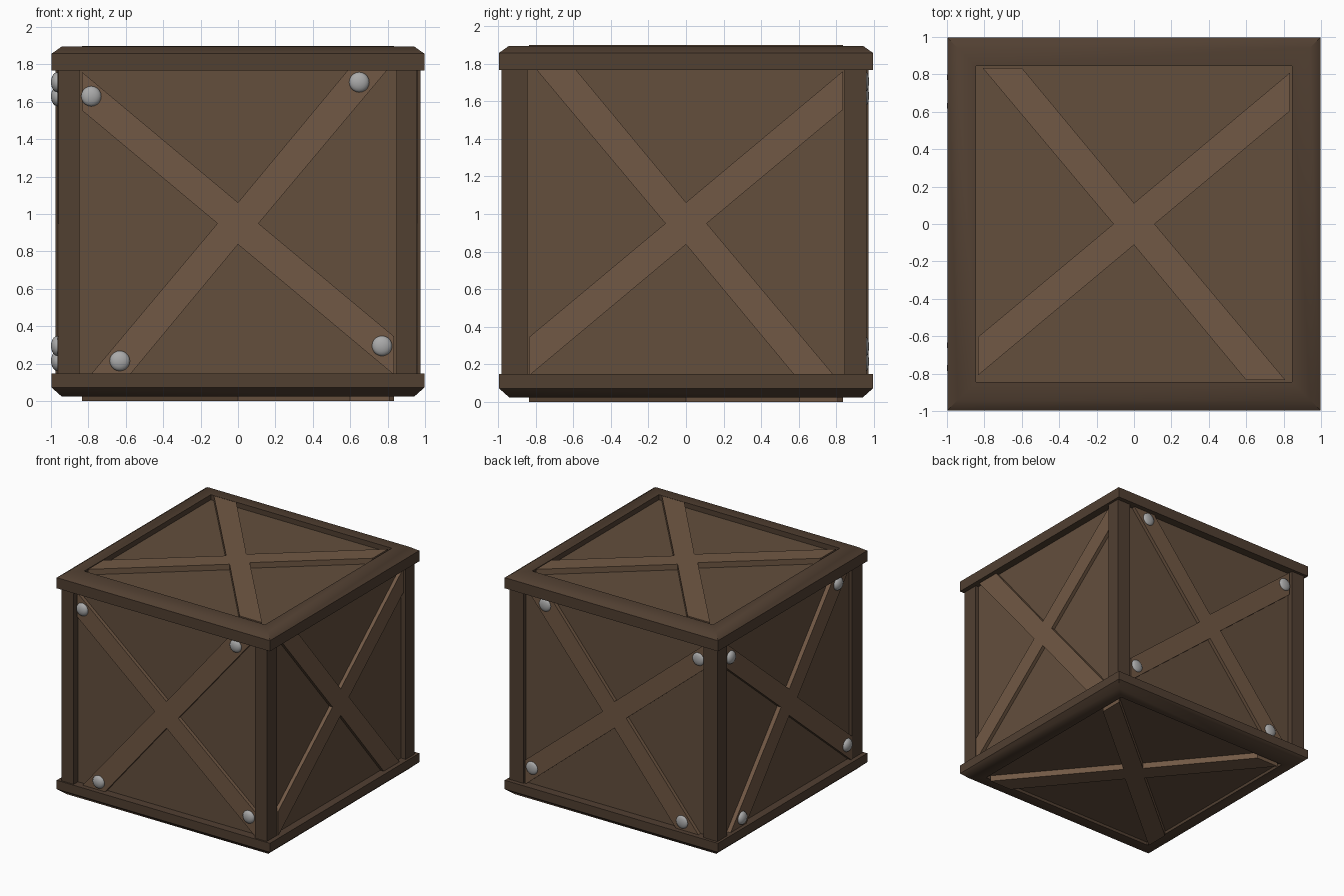
import bpy, bmesh, math
from mathutils import Vector

if "Cube" in bpy.data.objects:
    bpy.data.objects.remove(bpy.data.objects["Cube"])

ZC = 0.95  # height of the crate centre


def material(name, rgb):
    m = bpy.data.materials.new(name)
    m.diffuse_color = (*rgb, 1)
    m.use_nodes = True
    m.node_tree.nodes["Principled BSDF"].inputs["Base Color"].default_value = m.diffuse_color
    return m


PANEL = material("panel_wood", (0.125, 0.077, 0.046))
BRACE = material("brace_wood", (0.165, 0.098, 0.058))
FRAME = material("frame_wood", (0.082, 0.050, 0.031))
METAL = material("stud_metal", (0.40, 0.40, 0.40))


def finish(name, bm, mat, smooth=None):
    bmesh.ops.recalc_face_normals(bm, faces=bm.faces)
    mesh = bpy.data.meshes.new(name)
    bm.to_mesh(mesh)
    bm.free()
    mesh.materials.append(mat)
    ob = bpy.data.objects.new(name, mesh)
    bpy.context.collection.objects.link(ob)
    if smooth:
        bpy.ops.object.select_all(action='DESELECT')
        ob.select_set(True)
        bpy.context.view_layer.objects.active = ob
        bpy.ops.object.shade_smooth_by_angle(angle=math.radians(smooth))
    return ob


def box(name, lo, hi, mat):
    bm = bmesh.new()
    bmesh.ops.create_cube(bm, size=1)
    for v in bm.verts:
        v.co = Vector([(a + b) / 2 + c * (b - a) for a, b, c in zip(lo, hi, v.co)])
    return finish(name, bm, mat)


def square_ring(name, profile):
    # sweep a closed (half width, z) profile around a square
    bm = bmesh.new()
    rings = [[bm.verts.new((sx * r, sy * r, z)) for r, z in profile]
             for sx, sy in ((1, 1), (-1, 1), (-1, -1), (1, -1))]
    n = len(profile)
    for i in range(4):
        a, b = rings[i], rings[(i + 1) % 4]
        for j in range(n):
            k = (j + 1) % n
            bm.faces.new((a[j], b[j], b[k], a[k]))
    return finish(name, bm, FRAME, 45)


# Recessed panel body
box("panel_body", (-0.93, -0.925, 0.05), (0.93, 0.925, 1.853), PANEL)

# Chamfered top and bottom frames
square_ring("top_frame", [(0.845, 1.768), (0.996, 1.768), (0.996, 1.858),
                          (0.942, 1.896), (0.845, 1.896)])
square_ring("bottom_frame", [(0.845, 0.147), (0.996, 0.147), (0.996, 0.072),
                             (0.942, 0.024), (0.845, 0.024)])

# Corner posts, slightly uneven in how far they stand out
for name, x, y in (("front_left", -0.96, -0.983), ("front_right", 0.957, -0.983),
                   ("back_right", 0.975, 0.96), ("back_left", -0.975, 0.973)):
    ix, iy = math.copysign(0.847, x), math.copysign(0.845, y)
    box(name + "_post", (min(x, ix), min(y, iy), 0.13),
        (max(x, ix), max(y, iy), 1.785), FRAME)

# Crossed braces: half of the outline, the rest by point symmetry
half = [(-0.835, -0.81), (0, -0.112), (0.6, -0.835), (0.81, -0.835),
        (0.11, 0), (0.835, 0.605)]
cross = half + [(-u, -v) for u, v in half]

# face name: (mapping of u, v, depth to space, inner depth, outer depth)
faces = {
    "front": (lambda u, v, d: (-u, -d, ZC + v), 0.90, 0.955),
    "back": (lambda u, v, d: (-u, d, ZC + v), 0.90, 0.955),
    "left": (lambda u, v, d: (-d, u, ZC + v), 0.90, 0.965),
    "right": (lambda u, v, d: (d, u, ZC + v), 0.90, 0.96),
    "top": (lambda u, v, d: (u, v, ZC + d), 0.88, 0.95),
    "bottom": (lambda u, v, d: (u, v, ZC - d), 0.88, 0.95),
}
for name, (place, d0, d1) in faces.items():
    bm = bmesh.new()
    a = [bm.verts.new(place(u, v, d0)) for u, v in cross]
    b = [bm.verts.new(place(u, v, d1)) for u, v in cross]
    bm.faces.new(a)
    bm.faces.new(b)
    for i in range(len(a)):
        k = (i + 1) % len(a)
        bm.faces.new((a[i], a[k], b[k], b[i]))
    finish(name + "_cross_brace", bm, BRACE)

# Flattened round studs near the brace ends on three sides
studs = [(0.785, 0.68), (-0.648, 0.755), (-0.77, -0.655), (0.632, -0.735)]
for name, depth in (("front", 0.028), ("back", 0.02), ("left", 0.035)):
    place, _, d1 = faces[name]
    for i, (u, v) in enumerate(studs):
        bm = bmesh.new()
        bmesh.ops.create_uvsphere(bm, u_segments=20, v_segments=10, radius=1)
        for vert in bm.verts:
            p = vert.co
            vert.co = place(u + p.x * 0.054, v + p.y * 0.054, d1 + p.z * depth)
        finish(f"{name}_stud_{i + 1}", bm, METAL, 60)
